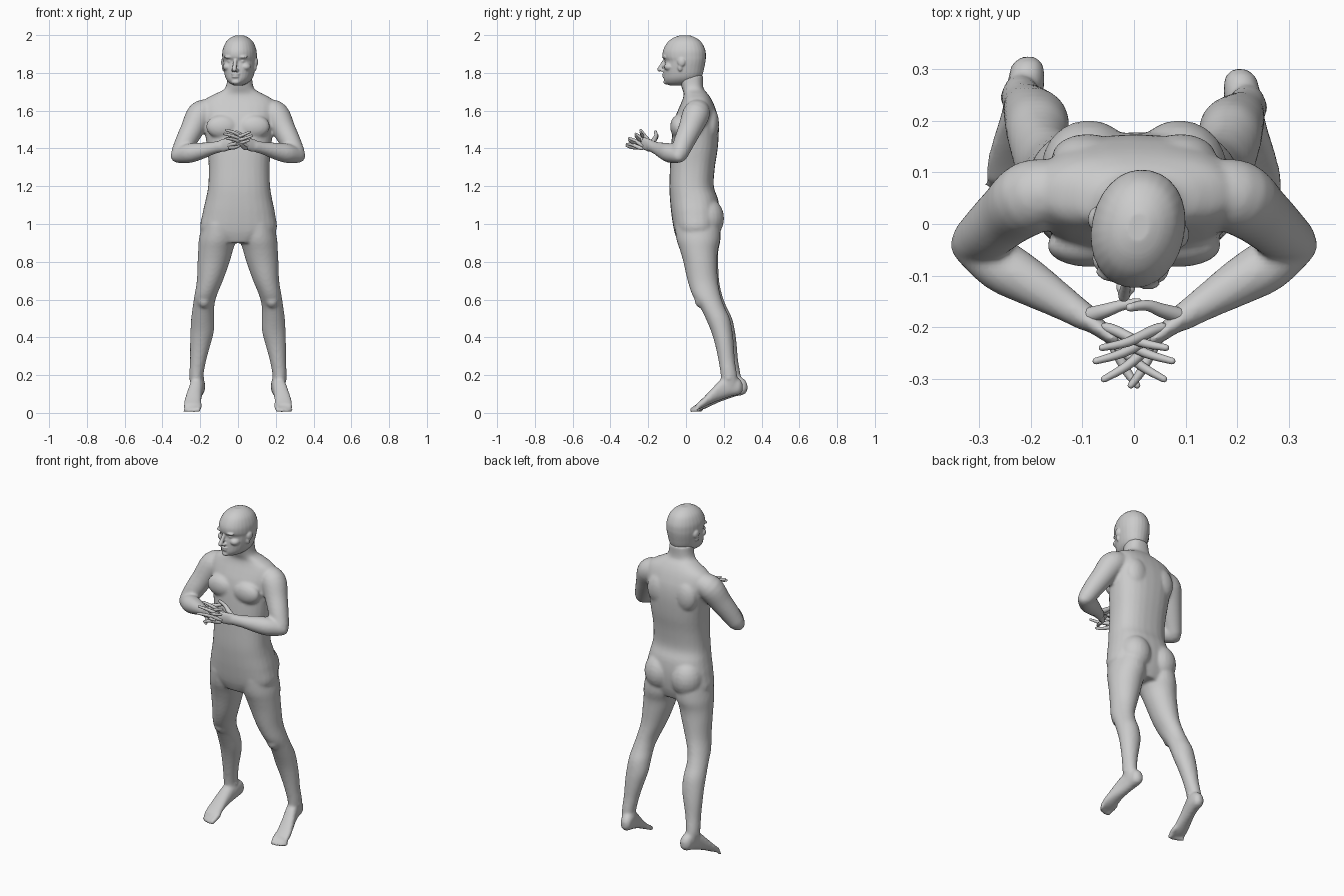
import bpy, bmesh, math
from mathutils import Vector, Matrix

X, Y, Z = Vector((1, 0, 0)), Vector((0, 1, 0)), Vector((0, 0, 1))


def spline(rows, n=4):
    """Catmull-Rom interpolation of rows of numbers."""
    out = []
    for i in range(len(rows) - 1):
        a, b, c, d = rows[max(i - 1, 0)], rows[i], rows[i + 1], rows[min(i + 2, len(rows) - 1)]
        for k in range(n):
            t = k / n
            out.append([0.5 * (2 * q + (r - p) * t + (2 * p - 5 * q + 4 * r - s) * t * t
                               + (3 * q - p - 3 * r + s) * t ** 3) for p, q, r, s in zip(a, b, c, d)])
    return out + [list(rows[-1])]


def ring(c, u, v, a, b, power=2.0, n=28):
    pts = []
    for k in range(n):
        co, si = math.cos(2 * math.pi * k / n), math.sin(2 * math.pi * k / n)
        pts.append(c + u * a * math.copysign(abs(co) ** (2 / power), co)
                   + v * b * math.copysign(abs(si) ** (2 / power), si))
    return pts


def loft(bm, rings):
    vs = [[bm.verts.new(p) for p in r] for r in rings]
    n = len(vs[0])
    for r, s in zip(vs, vs[1:]):
        for k in range(n):
            bm.faces.new((r[k], r[(k + 1) % n], s[(k + 1) % n], s[k]))
    bm.faces.new(vs[0][::-1])
    bm.faces.new(vs[-1])


def stack(bm, rows, s=1, power=2.0, shift=0.0):
    """Horizontal sections: z, centre x, front y, back y, half width."""
    loft(bm, [ring(Vector((s * x, (f + b) / 2 + shift * (1 - z), z)), X, Y, w, (b - f) / 2, power)
              for z, x, f, b, w in spline(rows)])


def tube(bm, rows, s=1, n=16):
    """Path sections: x, y, z, half thickness, half height; rounded ends."""
    rows = spline([r if len(r) == 5 else (*r, r[3]) for r in rows])
    pts = [Vector((s * r[0], r[1], r[2])) for r in rows]
    rings = []
    last = len(pts) - 1
    for i, (p, r) in enumerate(zip(pts, rows)):
        t = (pts[min(i + 1, last)] - pts[max(i - 1, 0)]).normalized()
        u = t.cross(Z).normalized()
        v = u.cross(t)
        caps = [(0, 1)]
        if i == 0:
            caps = [(-.9, .4), (-.6, .78), (0, 1)]
        if i == last:
            caps = [(0, 1), (.6, .78), (.9, .4)]
        for d, k in caps:
            rings.append(ring(p + t * d * r[3], u, v, r[3] * k, r[4] * k, 2, n))
    loft(bm, rings)


def blob(bm, c, r, s=1):
    m = Matrix.Translation((s * c[0], c[1], c[2])) @ Matrix.Diagonal((*r, 1))
    bmesh.ops.create_uvsphere(bm, u_segments=20, v_segments=12, radius=1, matrix=m)


def finish(bm, name, voxel=None, smooth=4):
    bmesh.ops.recalc_face_normals(bm, faces=bm.faces)
    me = bpy.data.meshes.new(name)
    bm.to_mesh(me)
    bm.free()
    for p in me.polygons:
        p.use_smooth = True
    ob = bpy.data.objects.new(name, me)
    bpy.context.collection.objects.link(ob)
    if voxel:
        m = ob.modifiers.new("fuse", 'REMESH')
        m.mode, m.voxel_size, m.use_smooth_shade = 'VOXEL', voxel, True
        m = ob.modifiers.new("soften", 'SMOOTH')
        m.factor, m.iterations = 0.5, smooth
    return ob


body = bmesh.new()

# torso and neck
stack(body, [(.90, 0, -.04, .15, .10), (.96, .002, -.062, .17, .198), (1.05, .004, -.077, .178, .193),
             (1.13, .005, -.085, .17, .176), (1.2, .006, -.088, .147, .164), (1.3, .006, -.085, .153, .161),
             (1.4, .006, -.08, .168, .169), (1.5, .004, -.07, .174, .182), (1.57, .003, -.055, .168, .195),
             (1.62, .003, -.035, .153, .198), (1.66, .004, -.018, .135, .178), (1.69, .006, -.012, .115, .125),
             (1.72, .008, -.022, .092, .076), (1.79, .01, -.045, .09, .064)], power=2.4)

for s in (-1, 1):
    # chest, buttocks, shoulder blades
    blob(body, (.085, -.042, 1.515), (.085, .042, .062), s)
    blob(body, (.088, .11, 1.03), (.092, .092, .11), s)
    blob(body, (.09, .13, 1.53), (.07, .045, .09), s)
    # leg
    lean = -.012 * s
    stack(body, [(1.0, .1, -.06, .18, .09), (.92, .108, -.05, .182, .099), (.86, .119, -.03, .17, .092),
                 (.8, .129, -.012, .168, .085), (.7, .149, .012, .172, .069), (.62, .172, .04, .188, .059),
                 (.56, .183, .08, .21, .057), (.5, .187, .11, .238, .061), (.43, .19, .14, .253, .062),
                 (.36, .2, .162, .261, .054), (.28, .211, .18, .267, .043), (.2, .22, .193, .28, .037),
                 (.14, .218, .195, .285, .032)], s, 2.0, lean)
    blob(body, (.18, .085 + lean * .4, .6), (.036, .035, .045), s)
    blob(body, (.22, .235 + lean * .8, .185), (.043, .018, .02), s)
    # foot: x, y, z, half width, half height
    foot = spline([(.205, .313, .135, .012, .018), (.207, .295, .138, .031, .041), (.211, .25, .142, .036, .055),
                   (.221, .2, .125, .037, .055), (.233, .15, .09, .041, .039), (.241, .1, .052, .046, .025),
                   (.243, .068, .032, .045, .016)])
    loft(body, [ring(Vector((s * x, y + lean, z)), X, Z, w, h, 2.3) for x, y, z, w, h in foot])
    # toes
    for x, y, r in ((.208, .043, .0145), (.231, .041, .0105), (.249, .046, .010), (.265, .055, .0095),
                    (.279, .066, .009)):
        tube(body, [(x - .005, .095 + lean, .043, r), (x, (y + .085) / 2 + lean, .028, r),
                    (x + .003, y + lean, r, r * .9)], s)
    # upper arm and shoulder
    tube(body, [(.15, .065, 1.6, .062), (.2, .052, 1.578, .072), (.243, .02, 1.5, .062),
                (.28, -.012, 1.43, .055), (.309, -.035, 1.372, .047)], s, 24)
    # forearm
    tube(body, [(.318, -.04, 1.362, .04), (.26, -.08, 1.374, .051), (.2, -.115, 1.386, .045),
                (.14, -.152, 1.4, .034), (.09, -.184, 1.412, .026, .031)], s, 24)
    # palm
    tube(body, [(.105, -.175, 1.41, .023, .028), (.075, -.197, 1.417, .018, .036),
                (.035, -.226, 1.428, .014, .036)], s)

finish(body, "body", .0085, 5)

# fingers and thumbs
for s in (-1, 1):
    hand = bmesh.new()
    dz = .005 * s
    for a, b in (((.036, -.207, 1.452), (-.062, -.240, 1.492)), ((.032, -.222, 1.437), (-.074, -.266, 1.472)),
                 ((.030, -.238, 1.421), (-.058, -.301, 1.448)), ((.034, -.247, 1.404), (-.006, -.313, 1.418))):
        a, b = Vector(a), Vector(b) + Vector((0, 0, dz))
        m = (a + b) / 2 + Vector((0, -.006, .002 + dz))
        tube(hand, [(*(a + (a - b) * .2), .0095), (*a, .0105), (*m, .009), (*b, .0065)], s, 12)
    tube(hand, [(.088, -.178, 1.425, .016), (.055, -.168, 1.447, .0135), (.025, -.158, 1.462 + dz, .0105),
                (-.008, -.157 - dz, 1.478 + 2 * dz, .008)], s, 12)
    finish(hand, "right_fingers" if s < 0 else "left_fingers")

# head
head = bmesh.new()
stack(head, [(1.733, 0, -.088, 0, .02), (1.745, 0, -.11, .04, .045), (1.765, 0, -.118, .07, .065),
             (1.79, 0, -.118, .088, .076), (1.83, 0, -.116, .098, .084), (1.862, 0, -.112, .104, .088),
             (1.885, 0, -.124, .106, .09), (1.92, 0, -.122, .103, .088), (1.96, 0, -.1, .084, .073),
             (1.985, 0, -.069, .054, .049), (1.998, 0, -.035, .022, .022)], power=2.1)
# nose, lips, chin
tube(head, [(0, -.112, 1.873, .009), (0, -.13, 1.84, .011), (0, -.144, 1.818, .012)])
blob(head, (0, -.118, 1.793), (.024, .011, .006))
blob(head, (0, -.117, 1.78), (.021, .011, .006))
blob(head, (0, -.104, 1.752), (.024, .018, .014))
for s in (-1, 1):
    # nostril, brow, eye, cheekbone, ear
    blob(head, (.011, -.126, 1.814), (.009, .012, .008), s)
    blob(head, (.034, -.106, 1.884), (.03, .016, .009), s)
    blob(head, (.033, -.096, 1.862), (.014, .013, .009), s)
    blob(head, (.048, -.078, 1.832), (.028, .03, .022), s)
    blob(head, (.088, -.006, 1.857), (.012, .021, .024), s)
    blob(head, (.084, -.014, 1.83), (.010, .013, .022), s)
# turn the head slightly to its right
bmesh.ops.transform(head, verts=head.verts,
                    matrix=Matrix.Translation((.01, 0, 0)) @ Matrix.Rotation(math.radians(-12), 4, 'Z'))
finish(head, "head", .0045, 3)
